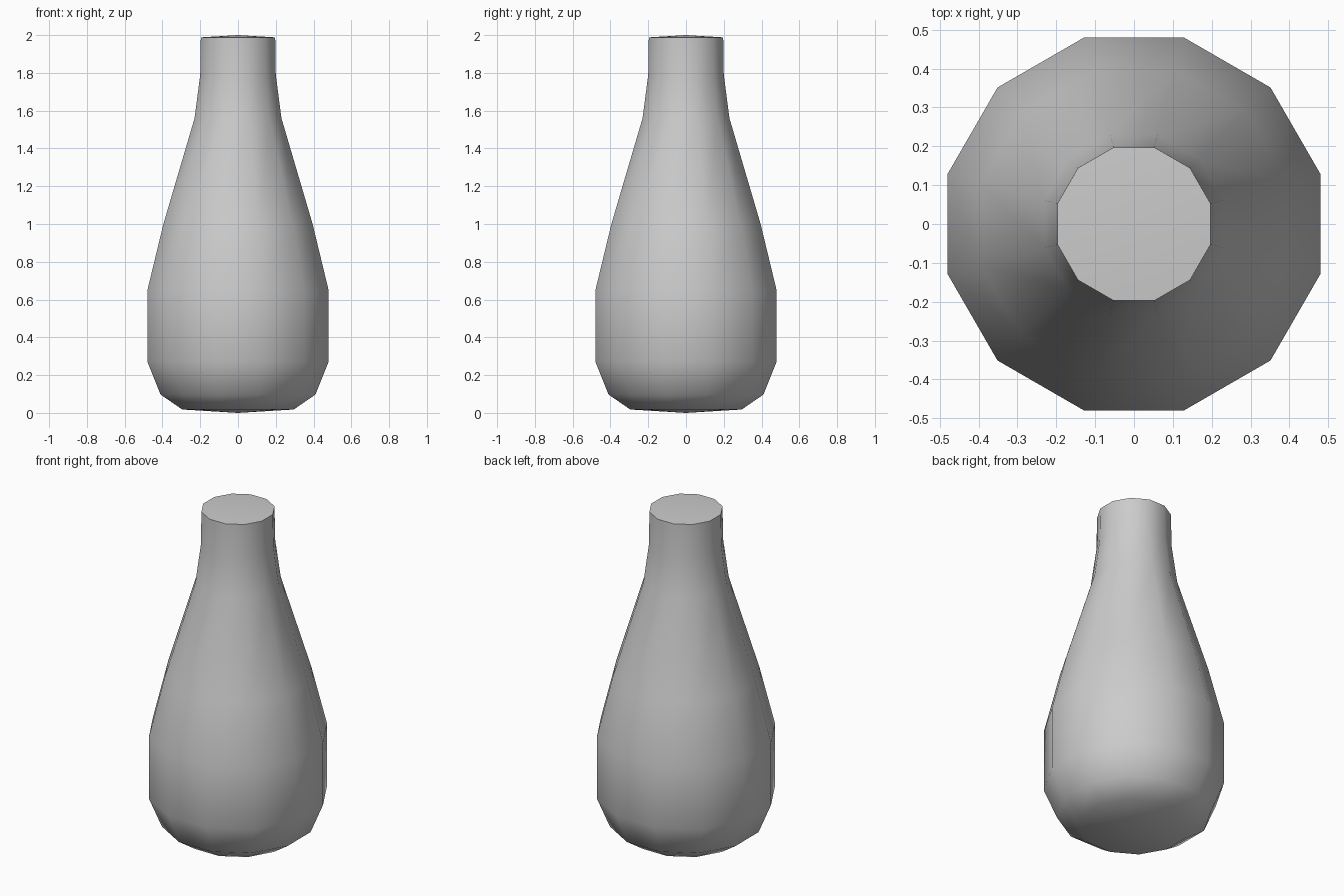
import bpy, bmesh, math

if "Cube" in bpy.data.objects:
    bpy.data.objects.remove(bpy.data.objects["Cube"])

SIDES = 12
# half-width across the flats, height
PROFILE = [(0.295, 0.018), (0.41, 0.097), (0.48, 0.272), (0.48, 0.648),
           (0.395, 1.0), (0.23, 1.56), (0.20, 1.79), (0.197, 1.988)]

bm = bmesh.new()

# twelve-sided rings, turned so flats face the axes
rings = []
for half_width, z in PROFILE:
    r = half_width / math.cos(math.pi / SIDES)
    ring = []
    for i in range(SIDES):
        a = 2 * math.pi * (i + 0.5) / SIDES
        ring.append(bm.verts.new((r * math.cos(a), r * math.sin(a), z)))
    rings.append(ring)

# side walls
for low, high in zip(rings, rings[1:]):
    for i in range(SIDES):
        j = (i + 1) % SIDES
        bm.faces.new((low[i], low[j], high[j], high[i]))

# slightly domed base and top
for ring, z in ((rings[0], 0.0), (rings[-1], 2.0)):
    centre = bm.verts.new((0, 0, z))
    for i in range(SIDES):
        bm.faces.new((ring[i], ring[(i + 1) % SIDES], centre))

bmesh.ops.recalc_face_normals(bm, faces=bm.faces)
mesh = bpy.data.meshes.new("bottle")
bm.to_mesh(mesh)
bm.free()

bottle = bpy.data.objects.new("bottle", mesh)
bpy.context.collection.objects.link(bottle)
bpy.context.view_layer.objects.active = bottle
bottle.select_set(True)
bpy.ops.object.shade_smooth_by_angle(angle=math.radians(50))
